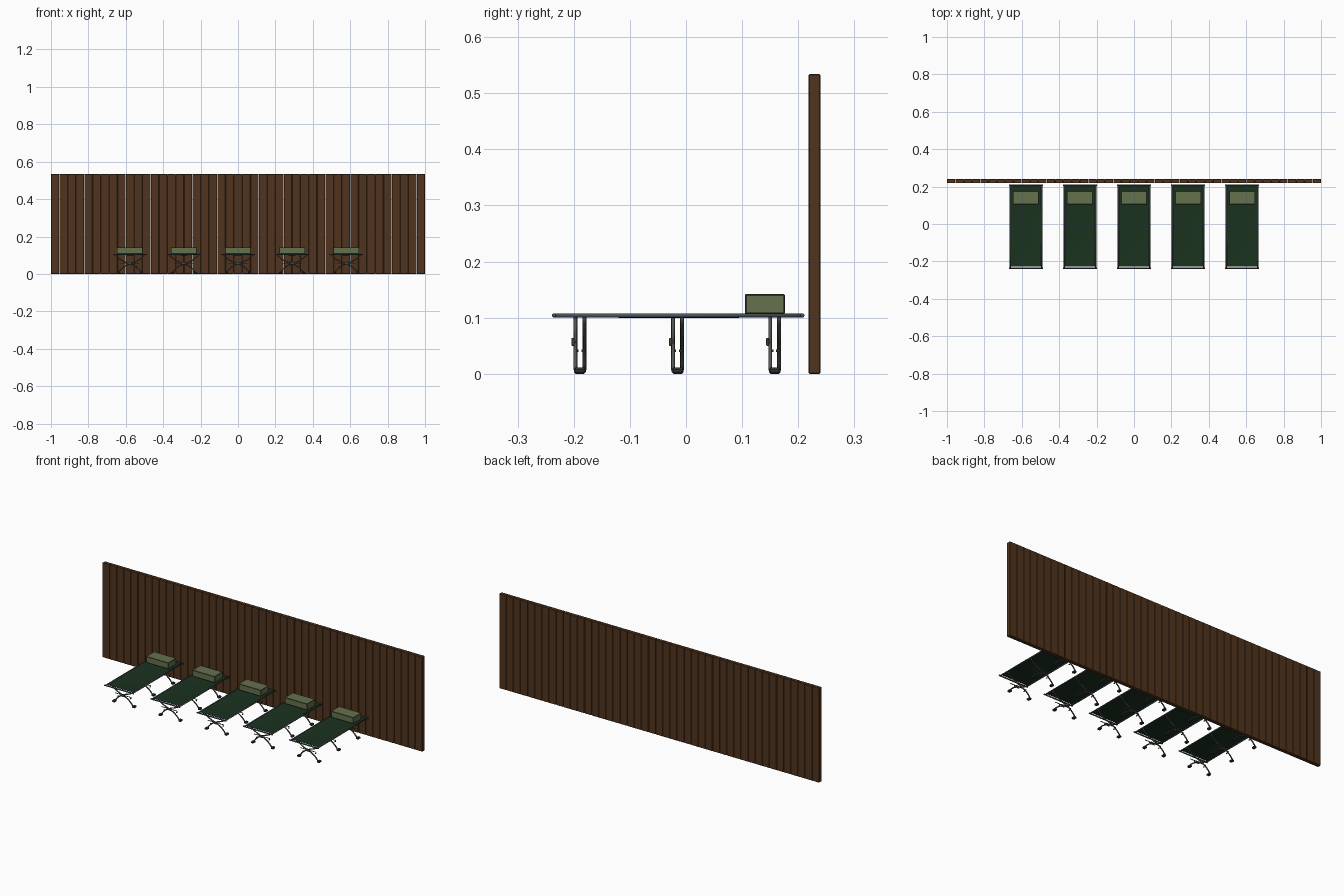
import bpy, bmesh, math
from mathutils import Vector

if "Cube" in bpy.data.objects:
    bpy.data.objects.remove(bpy.data.objects["Cube"])


def material(name, rgb):
    m = bpy.data.materials.new(name)
    m.diffuse_color = (*rgb, 1)
    m.use_nodes = True
    m.node_tree.nodes["Principled BSDF"].inputs["Base Color"].default_value = m.diffuse_color
    return m


WOOD = material("brown wood", (0.080, 0.034, 0.013))
CLOTH = material("dark green cloth", (0.0105, 0.032, 0.0135))
PILLOW = material("olive pillow", (0.130, 0.165, 0.075))
PIPING = material("dark olive piping", (0.060, 0.078, 0.032))
STEEL = material("blue grey steel", (0.075, 0.092, 0.100))
LEG = material("warm grey metal", (0.090, 0.095, 0.085))
RUBBER = material("dark grey rubber", (0.032, 0.035, 0.036))


def finish(name, bm, mat, smooth=False):
    bmesh.ops.recalc_face_normals(bm, faces=bm.faces)
    if smooth:
        for f in bm.faces:
            f.smooth = True
    me = bpy.data.meshes.new(name)
    bm.to_mesh(me)
    bm.free()
    me.materials.append(mat)
    ob = bpy.data.objects.new(name, me)
    bpy.context.collection.objects.link(ob)
    return ob


def add_box(bm, c, s, bevel=0):
    part = bmesh.new()
    bmesh.ops.create_cube(part, size=1)
    for v in part.verts:
        v.co = Vector((v.co.x * s[0], v.co.y * s[1], v.co.z * s[2])) + Vector(c)
    if bevel:
        bmesh.ops.bevel(part, geom=part.edges[:], offset=bevel, segments=1, affect='EDGES')
    tmp = bpy.data.meshes.new("part")
    part.to_mesh(tmp)
    part.free()
    bm.from_mesh(tmp)
    bpy.data.meshes.remove(tmp)


def add_tube(bm, pts, r, sides=8):
    """Sweep a round section along a path and cap both ends."""
    pts = [Vector(p) for p in pts]
    rings = []
    for i, p in enumerate(pts):
        t = (pts[min(i + 1, len(pts) - 1)] - pts[max(i - 1, 0)]).normalized()
        ref = Vector((0, 1, 0)) if abs(t.y) < 0.9 else Vector((0, 0, 1))
        u = t.cross(ref).normalized()
        w = t.cross(u)
        rings.append([bm.verts.new(p + r * (u * math.cos(a) + w * math.sin(a)))
                      for a in (2 * math.pi * k / sides for k in range(sides))])
    for a, b in zip(rings, rings[1:]):
        for k in range(sides):
            bm.faces.new((a[k], a[(k + 1) % sides], b[(k + 1) % sides], b[k]))
    bm.faces.new(rings[0])
    bm.faces.new(rings[-1])


# Plank wall
COUNT = 45
pitch = 2.0 / COUNT
bm = bmesh.new()
for i in range(COUNT):
    add_box(bm, (-1 + pitch * (i + 0.5), 0.229, 0.267), (pitch - 0.0008, 0.021, 0.534), 0.0013)
finish("plank_wall", bm, WOOD)


def build_cot():
    parts = []

    # Sagging cloth bed with a little thickness
    bm = bmesh.new()
    nx, ny = 8, 14
    grid = []
    for j in range(ny + 1):
        row = []
        for i in range(nx + 1):
            u, v = 2 * i / nx - 1, 2 * j / ny - 1
            z = 0.1055 - 0.006 * (1 - u * u) * (1 - v ** 4)
            row.append(bm.verts.new((u * 0.081, -0.013 + v * 0.215, z)))
        grid.append(row)
    for j in range(ny):
        for i in range(nx):
            bm.faces.new((grid[j][i], grid[j][i + 1], grid[j + 1][i + 1], grid[j + 1][i]))
    bmesh.ops.solidify(bm, geom=bm.faces[:], thickness=0.002)
    parts.append(finish("cloth_bed", bm, CLOTH, True))

    # Side rails and end bars
    bm = bmesh.new()
    for s in (-1, 1):
        add_tube(bm, [(s * 0.084, -0.237, 0.104), (s * 0.084, 0.209, 0.104)], 0.0036)
    for y in (-0.2355, 0.2075):
        add_tube(bm, [(-0.091, y, 0.104), (0.091, y, 0.104)], 0.0038)
    parts.append(finish("frame_rails", bm, STEEL, True))

    # Crossed S-curved legs, one pair at each station
    legs, feet = bmesh.new(), bmesh.new()
    bolts, brackets = bmesh.new(), bmesh.new()
    for y in (-0.189, -0.015, 0.158):
        for s in (-1, 1):
            path = []
            for k in range(15):
                t = 2 * k / 14 - 1
                bend = 0.55 * t + 0.45 * t ** 3
                path.append((s * t * (0.062 if t < 0 else 0.08),
                             y + s * 0.008, 0.055 + bend * 0.048))
            add_tube(legs, path, 0.0034)
            # Rubber feet
            add_box(feet, (s * 0.062, y, 0.0055), (0.017, 0.021, 0.011), 0.003)
            # Bolts on the lower legs
            add_box(bolts, (s * 0.035, y + s * 0.006, 0.041), (0.004, 0.007, 0.004))
        # Spreader bar with centre bracket
        add_tube(legs, [(-0.05, y - 0.009, 0.057), (0.05, y - 0.009, 0.057)], 0.0022, 6)
        add_box(brackets, (0, y - 0.0125, 0.057), (0.022, 0.006, 0.014), 0.0015)
    parts.append(finish("crossed_legs", legs, LEG, True))
    parts.append(finish("rubber_feet", feet, RUBBER))
    parts.append(finish("leg_bolts", bolts, RUBBER))
    parts.append(finish("centre_brackets", brackets, PIPING))

    # Boxy pillow: panels inset into a darker piped border
    bm = bmesh.new()
    add_box(bm, (0, 0.1405, 0.1245), (0.139, 0.071, 0.035), 0.0015)
    panels = [f for f in bm.faces if max(abs(c) for c in f.normal) > 0.95]
    bm.normal_update()
    panels = [f for f in bm.faces if max(abs(c) for c in f.normal) > 0.95]
    bmesh.ops.inset_individual(bm, faces=panels, thickness=0.0028, depth=-0.0008)
    for f in bm.faces:
        f.material_index = 0 if f in panels else 1
    pillow = finish("pillow", bm, PILLOW)
    pillow.data.materials.append(PIPING)
    parts.append(pillow)
    return parts


# Row of five cots sharing the same meshes
first = build_cot()
SPACING = 0.289
for n in range(-2, 3):
    for ob in first:
        if n == -2:
            ob.location.x = n * SPACING
            continue
        twin = ob.copy()
        twin.location.x = n * SPACING
        bpy.context.collection.objects.link(twin)
